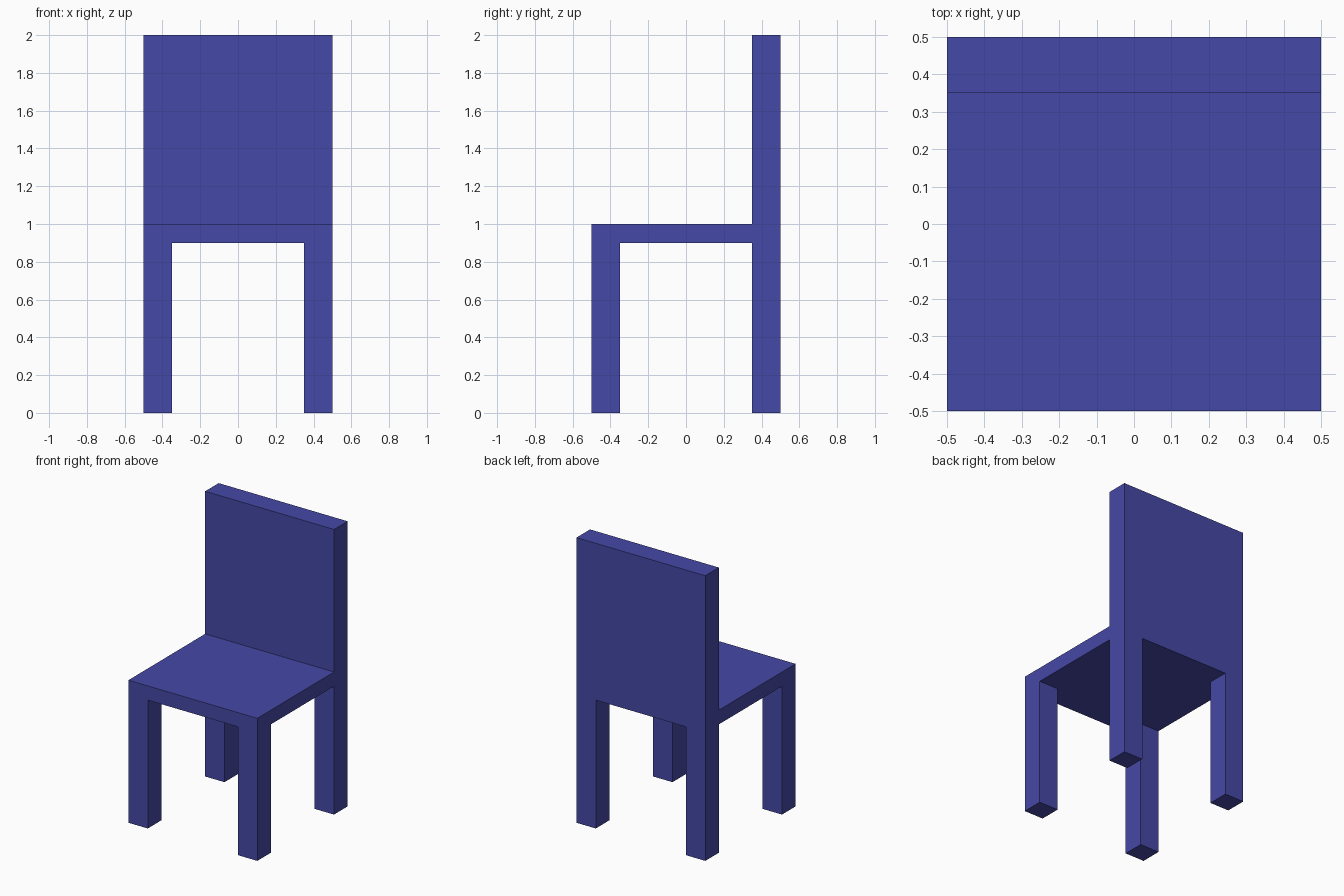
import bpy, bmesh
from mathutils import Matrix, Vector

if "Cube" in bpy.data.objects:
    bpy.data.objects.remove(bpy.data.objects["Cube"])

HALF, INNER = 0.5, 0.35          # outer half width, inside edge of legs and back
SEAT_BOTTOM, SEAT_TOP, TOP = 0.9, 1.0, 2.0

bm = bmesh.new()


def extrude_to(face, z):
    new = bmesh.ops.extrude_discrete_faces(bm, faces=[face])["faces"][0]
    for v in new.verts:
        v.co.z = z


def pick(z, test):
    return [f for f in bm.faces
            if abs(f.normal.z) > 0.9
            and abs(f.calc_center_median().z - z) < 1e-4
            and test(f.calc_center_median())]


# Seat slab, cut along the inside edges of the legs
thick = SEAT_TOP - SEAT_BOTTOM
bmesh.ops.create_cube(bm, size=1, matrix=Matrix.Translation((0, 0, SEAT_BOTTOM + thick / 2))
                      @ Matrix.Diagonal((2 * HALF, 2 * HALF, thick, 1)))
for axis in (Vector((1, 0, 0)), Vector((0, 1, 0))):
    for side in (-INNER, INNER):
        bmesh.ops.bisect_plane(bm, geom=bm.verts[:] + bm.edges[:] + bm.faces[:],
                               plane_co=axis * side, plane_no=axis)
bm.normal_update()

# Four legs grown from the corners
for f in pick(SEAT_BOTTOM, lambda c: abs(c.x) > INNER and abs(c.y) > INNER):
    extrude_to(f, 0)

# Backrest grown from the rear strip
bm.normal_update()
strip = pick(SEAT_TOP, lambda c: c.y > INNER)
extrude_to(bmesh.ops.dissolve_faces(bm, faces=strip)["region"][0], TOP)

# Clean flat faces
bmesh.ops.dissolve_limit(bm, angle_limit=0.01, verts=bm.verts[:], edges=bm.edges[:])
bmesh.ops.recalc_face_normals(bm, faces=bm.faces[:])

mesh = bpy.data.meshes.new("chair")
bm.to_mesh(mesh)
bm.free()
chair = bpy.data.objects.new("chair", mesh)
bpy.context.collection.objects.link(chair)

# Blue paint
paint = bpy.data.materials.new("blue_paint")
paint.diffuse_color = (0.06, 0.065, 0.38, 1)
paint.use_nodes = True
paint.node_tree.nodes["Principled BSDF"].inputs["Base Color"].default_value = paint.diffuse_color
mesh.materials.append(paint)
